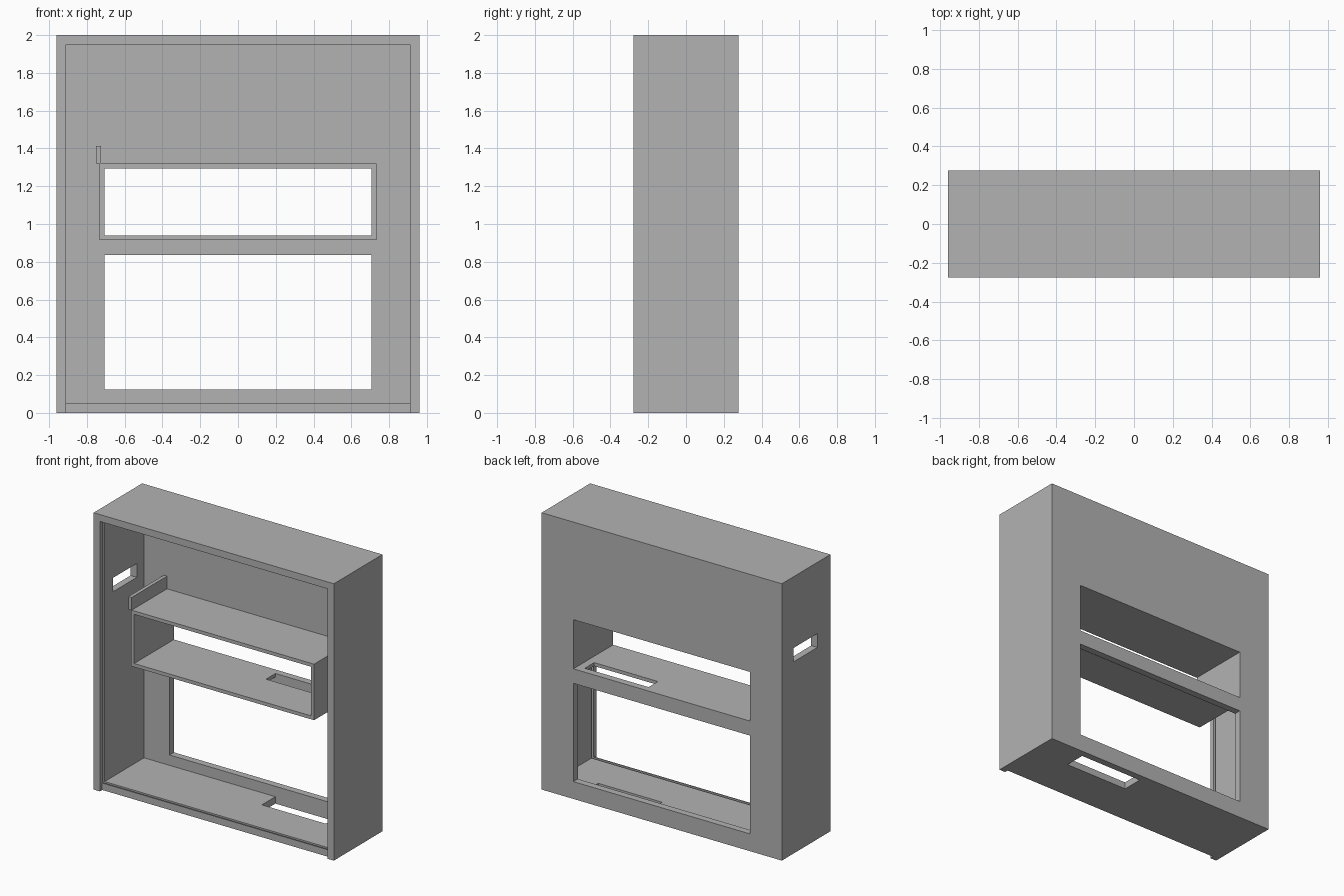
import bpy
import bmesh

cube = bpy.data.objects.get("Cube")
if cube:
    bpy.data.objects.remove(cube, do_unlink=True)

# One plain grey for the whole cabinet
GREY = (0.45, 0.45, 0.45, 1.0)
grey = bpy.data.materials.new("plain_grey")
grey.use_nodes = True
grey.diffuse_color = GREY
grey.node_tree.nodes["Principled BSDF"].inputs["Base Color"].default_value = GREY


def box(name, xs, ys, zs):
    """Box spanning the given (min, max) ranges."""
    mesh = bpy.data.meshes.new(name)
    bm = bmesh.new()
    bmesh.ops.create_cube(bm, size=1)
    for v in bm.verts:
        v.co = [(r[0] + r[1]) / 2 + c * (r[1] - r[0])
                for c, r in zip(v.co, (xs, ys, zs))]
    bm.to_mesh(mesh)
    bm.free()
    mesh.materials.append(grey)
    obj = bpy.data.objects.new(name, mesh)
    bpy.context.collection.objects.link(obj)
    return obj


def carve(obj, cuts):
    """Subtract each box in cuts from obj and bake the result."""
    for xs, ys, zs in cuts:
        cutter = box("cutter", xs, ys, zs)
        cutter.hide_render = True
        mod = obj.modifiers.new("cut", 'BOOLEAN')
        mod.operation = 'DIFFERENCE'
        mod.solver = 'EXACT'
        mod.object = cutter
        graph = bpy.context.evaluated_depsgraph_get()
        baked = bpy.data.meshes.new_from_object(obj.evaluated_get(graph))
        obj.modifiers.clear()
        obj.data = baked
        bpy.data.objects.remove(cutter, do_unlink=True)


def both(half):
    return (-half, half)


HALF_W, HALF_D, WALL = 0.96, 0.277, 0.05
INNER_W = HALF_W - WALL
BACK = HALF_D - WALL          # inner face of the back wall
WINDOW = both(0.706)
HOLE_X = (0.14, 0.65)

# Outer cabinet: hollow, open at the front, with windows and a panel groove
cabinet = box("cabinet_shell", both(HALF_W), both(HALF_D), (0, 2))
carve(cabinet, [
    (both(INNER_W), (-0.4, BACK), (WALL, 2 - WALL)),           # cavity
    (both(INNER_W), (-0.4, -0.25), (-0.1, 1)),                 # floor setback
    (both(INNER_W + 0.02), (-0.242, -0.222), (0.03, 1.97)),    # panel groove
    (WINDOW, (0.1, 0.4), (0.125, 0.835)),                      # lower window
    (WINDOW, (0.1, 0.4), (0.94, 1.295)),                       # upper window
    ((-1.1, -0.8), (-0.13, 0.145), (1.385, 1.485)),            # side opening
    (HOLE_X, (0.073, BACK), (-0.1, 0.1)),                      # floor opening
])

# Compartment running through to the upper window
shelf = box("shelf_compartment", both(0.732), (-0.177, BACK), (0.915, 1.32))
carve(shelf, [
    (WINDOW, both(0.4), (0.94, 1.295)),
    (HOLE_X, (0.12, 0.4), (0.8, 1.0)),
])

# Low upright fin on the compartment's edge
box("shelf_fin", (-0.752, -0.726), (-0.177, BACK), (1.32, 1.412))
